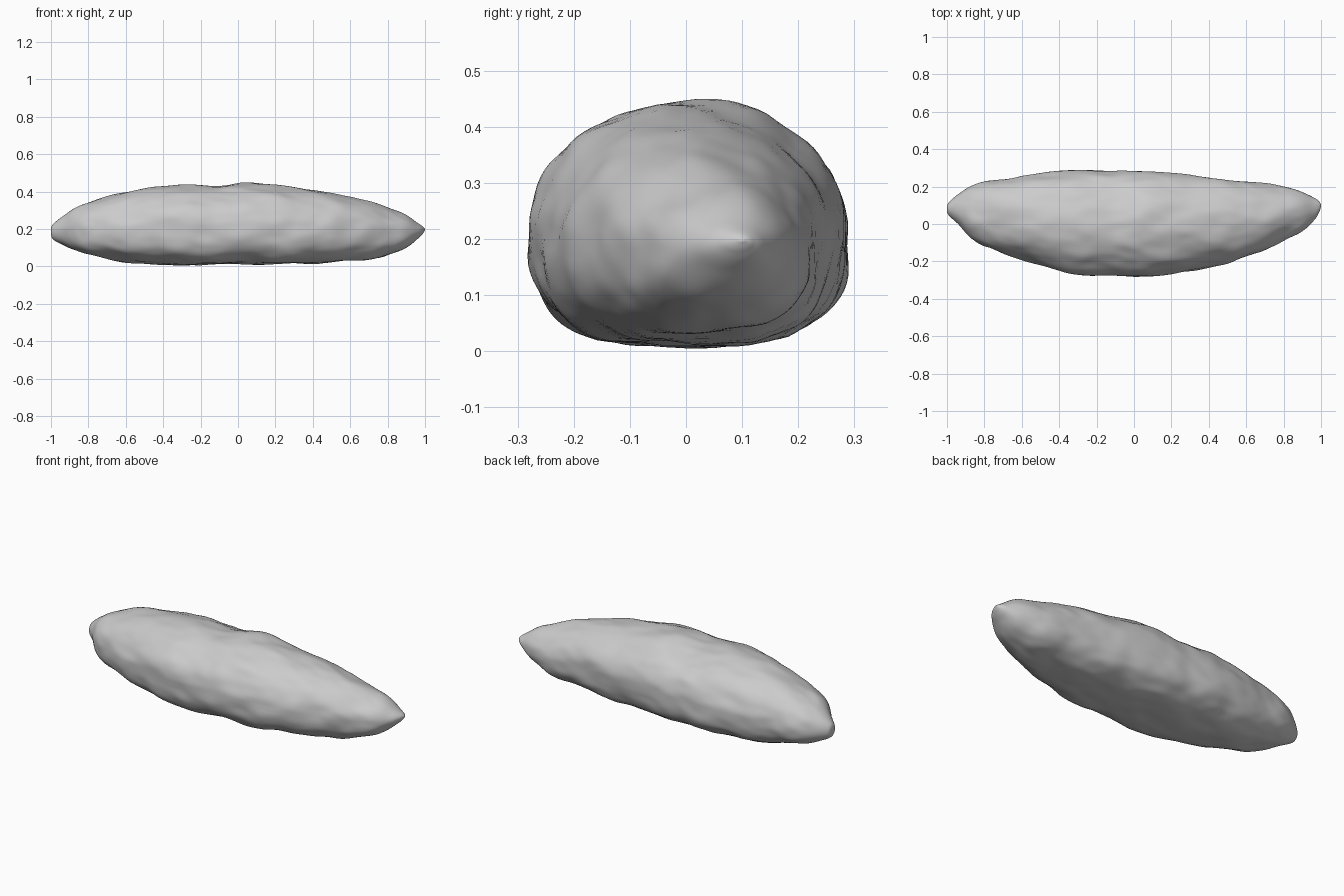
import bpy, bmesh, math
from mathutils import Vector, noise

if "Cube" in bpy.data.objects:
    bpy.data.objects.remove(bpy.data.objects["Cube"])

# Stations along the length: x, y min, y max, z min, z max
STATIONS = [
    (-1.0, 0.075, 0.085, 0.185, 0.195), (-0.99, 0.045, 0.115, 0.145, 0.225),
    (-0.93, -0.01, 0.165, 0.11, 0.275), (-0.86, -0.085, 0.205, 0.08, 0.32),
    (-0.75, -0.14, 0.235, 0.055, 0.36), (-0.58, -0.195, 0.258, 0.022, 0.405),
    (-0.32, -0.27, 0.288, 0.01, 0.437), (-0.12, -0.277, 0.288, 0.012, 0.428),
    (0.08, -0.277, 0.28, 0.013, 0.448), (0.32, -0.248, 0.258, 0.012, 0.418),
    (0.55, -0.19, 0.23, 0.028, 0.388), (0.74, -0.12, 0.212, 0.042, 0.335),
    (0.88, -0.055, 0.178, 0.09, 0.283), (0.96, 0.015, 0.142, 0.148, 0.232),
    (0.99, 0.062, 0.12, 0.178, 0.212), (1.0, 0.095, 0.105, 0.195, 0.2),
]
SIDES, STEPS = 96, 10


def spline(p0, p1, p2, p3, t):
    return [0.5 * (2 * b + (c - a) * t + (2 * a - 5 * b + 4 * c - d) * t * t
                   + (3 * b - a - 3 * c + d) * t ** 3)
            for a, b, c, d in zip(p0, p1, p2, p3)]


def power(v, n):
    return math.copysign(abs(v) ** (2 / n), v)


# Domed cross-section with a flatter underside, rounder toward the tips
def section(st):
    x, y0, y1, z0, z1 = st
    cy, hy = (y0 + y1) / 2, (y1 - y0) / 2
    cz = z0 + (z1 - z0) * 0.49
    full = max(0, 1 - abs(x) ** 3)
    ring = []
    for i in range(SIDES):
        a = 2 * math.pi * i / SIDES
        c, s = math.cos(a), math.sin(a)
        n = 2.0 if s >= 0 else 2.0 + 0.9 * full
        h = z1 - cz if s >= 0 else cz - z0
        p = Vector((x, cy + hy * power(c, n), cz + h * power(s, n)))
        # Shallow weathered lumps stretched along the length
        d = noise.noise(Vector((p.x * 5, p.y * 9, p.z * 9))) * 0.012
        d += noise.noise(Vector((p.x * 11 + 7, p.y * 20, p.z * 20))) * 0.004
        d *= min(1, hy / 0.15)
        p += Vector((0, c, s)) * d
        p.z = max(p.z, 0.0)
        ring.append(p)
    return ring


# Skin the sections into one closed body
bm = bmesh.new()
pts = [STATIONS[0]] + STATIONS + [STATIONS[-1]]
rings = []
for k in range(len(STATIONS) - 1):
    for j in range(STEPS):
        rings.append(section(spline(*pts[k:k + 4], j / STEPS)))
rings.append(section(STATIONS[-1]))
loops = [[bm.verts.new(p) for p in r] for r in rings]
for a, b in zip(loops, loops[1:]):
    for i in range(SIDES):
        j = (i + 1) % SIDES
        bm.faces.new((a[i], a[j], b[j], b[i]))
bm.faces.new(loops[0])
bm.faces.new(loops[-1])
bmesh.ops.recalc_face_normals(bm, faces=bm.faces)
for f in bm.faces:
    f.smooth = True

mesh = bpy.data.meshes.new("long_rock")
bm.to_mesh(mesh)
bm.free()
rock = bpy.data.objects.new("long_rock", mesh)
bpy.context.collection.objects.link(rock)
